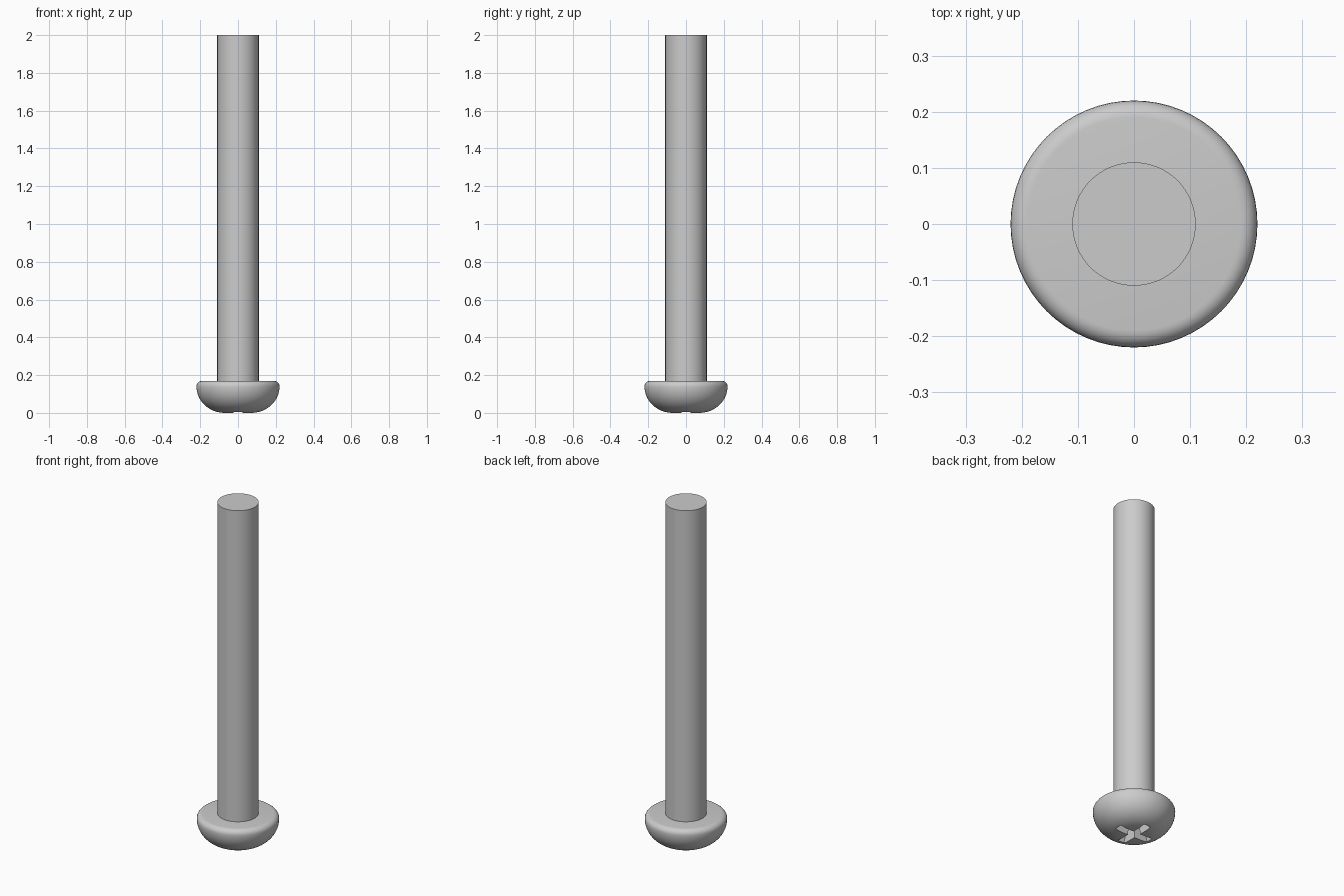
import bpy, bmesh, math

cube = bpy.data.objects.get("Cube")
if cube:
    bpy.data.objects.remove(cube, do_unlink=True)

GREY = (0.6, 0.6, 0.6, 1)
steel = bpy.data.materials.new("steel grey")
steel.use_nodes = True
steel.diffuse_color = GREY
steel.node_tree.nodes["Principled BSDF"].inputs["Base Color"].default_value = GREY


def make_object(name, bm):
    bmesh.ops.recalc_face_normals(bm, faces=bm.faces)
    mesh = bpy.data.meshes.new(name)
    bm.to_mesh(mesh)
    bm.free()
    mesh.materials.append(steel)
    obj = bpy.data.objects.new(name, mesh)
    bpy.context.collection.objects.link(obj)
    return obj


def smooth(obj):
    bpy.ops.object.select_all(action="DESELECT")
    obj.select_set(True)
    bpy.context.view_layer.objects.active = obj
    bpy.ops.object.shade_smooth_by_angle(angle=math.radians(35))


def lathe(name, profile, steps=64):
    bm = bmesh.new()
    verts = [bm.verts.new((r, 0, z)) for r, z in profile]
    edges = [bm.edges.new(pair) for pair in zip(verts, verts[1:])]
    bmesh.ops.spin(bm, geom=verts + edges, cent=(0, 0, 0), axis=(0, 0, 1),
                   angle=math.tau, steps=steps, use_merge=True)
    bmesh.ops.remove_doubles(bm, verts=bm.verts, dist=0.0001)
    return make_object(name, bm)


def arc(cx, cz, rx, rz, start, end, count):
    angles = [math.radians(start + (end - start) * i / count) for i in range(count + 1)]
    return [(cx + rx * math.cos(a), cz + rz * math.sin(a)) for a in angles]


# Domed head with a rounded shoulder
dome = arc(0.07, 0.14, 0.15, 0.14, -90, 0, 14)
shoulder = arc(0.19, 0.14, 0.03, 0.03, 0, 90, 6)
head = lathe("screw_head", [(0, 0)] + dome + shoulder[1:] + [(0, 0.17)])

# Tapered cross-shaped driver recess
reach, half, depth = 0.11, 0.023, 0.1
bm = bmesh.new()
outline = []
for quarter in range(4):
    c, s = [(1, 0), (0, 1), (-1, 0), (0, -1)][quarter]
    for x, y in [(reach, -half), (reach, half), (half, half)]:
        outline.append((x * c - y * s, x * s + y * c))
rings = [[bm.verts.new((x * k, y * k, z)) for x, y in outline]
         for z, k in [(-0.02, 1.0), (0.01, 1.0), (depth, 0.6)]]
for low, high in zip(rings, rings[1:]):
    for i in range(len(low)):
        j = (i + 1) % len(low)
        bm.faces.new((low[i], low[j], high[j], high[i]))
bm.faces.new(rings[0])
bm.faces.new(rings[-1])
cutter = make_object("recess_cutter", bm)
cutter.hide_render = True

cut = head.modifiers.new("driver recess", "BOOLEAN")
cut.operation = "DIFFERENCE"
cut.solver = "EXACT"
cut.object = cutter
bpy.context.view_layer.objects.active = head
bpy.ops.object.modifier_apply(modifier=cut.name)
bpy.data.objects.remove(cutter, do_unlink=True)
smooth(head)

# Plain cylindrical shaft
shaft = lathe("shaft", [(0, 0.16), (0.11, 0.16), (0.11, 2), (0, 2)])
smooth(shaft)
